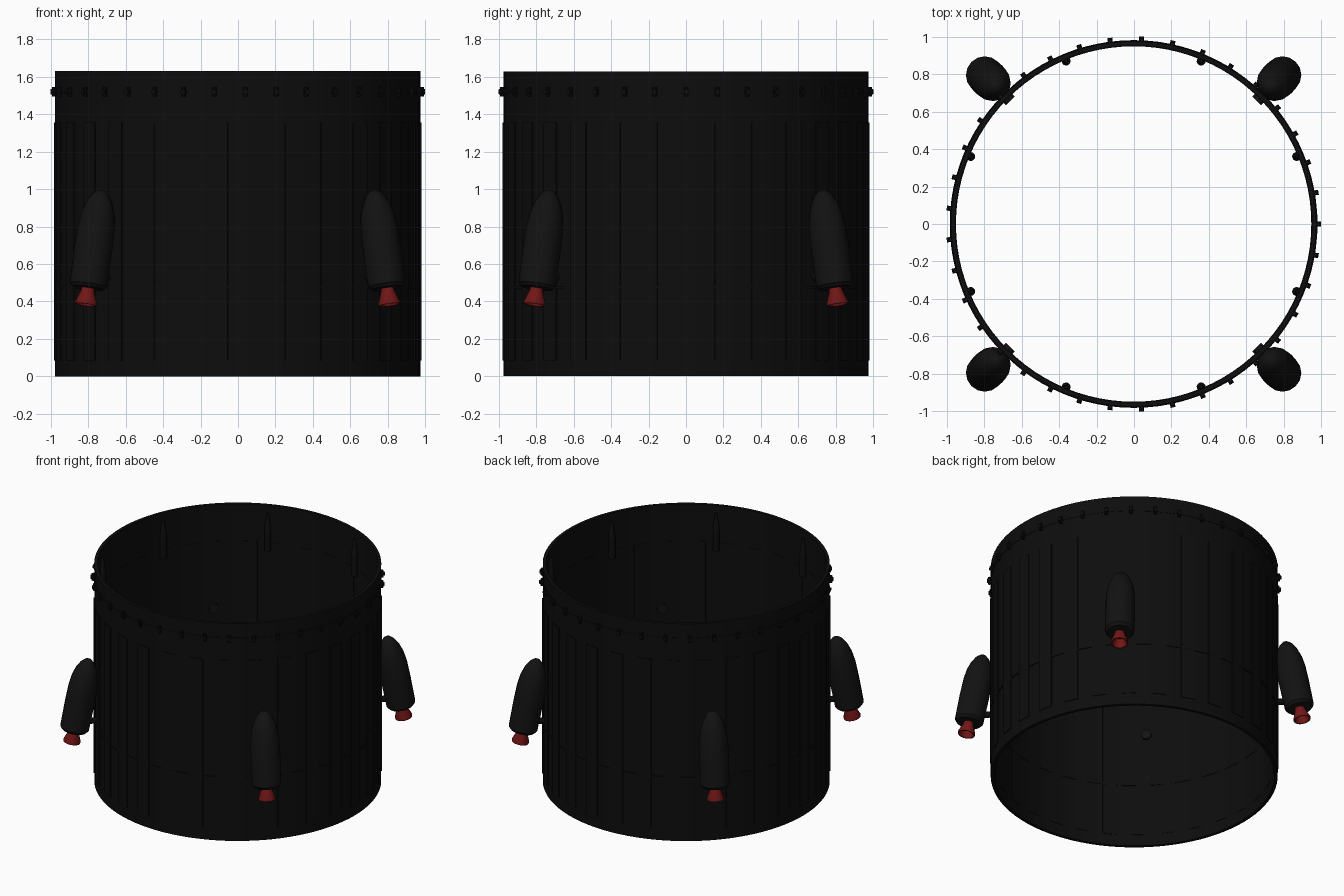
import bpy, bmesh
from math import radians, atan2, pi, cos
from mathutils import Matrix, Vector

if "Cube" in bpy.data.objects:
    bpy.data.objects.remove(bpy.data.objects["Cube"])


def material(name, color):
    mat = bpy.data.materials.new(name)
    mat.use_nodes = True
    mat.diffuse_color = (*color, 1)
    bsdf = next(n for n in mat.node_tree.nodes if n.type == "BSDF_PRINCIPLED")
    bsdf.inputs["Base Color"].default_value = (*color, 1)
    return mat


BLACK = material("shell black", (0.004, 0.004, 0.004))
CHARCOAL = material("booster charcoal", (0.006, 0.006, 0.006))
RED = material("nozzle red", (0.17, 0.008, 0.008))
CENTRE = Matrix.Translation((-0.002, 0, 0))


def finish(name, bm, mat, smooth=True):
    bmesh.ops.recalc_face_normals(bm, faces=bm.faces)
    mesh = bpy.data.meshes.new(name)
    bm.to_mesh(mesh)
    bm.free()
    mesh.materials.append(mat)
    obj = bpy.data.objects.new(name, mesh)
    bpy.context.collection.objects.link(obj)
    if smooth:
        bpy.ops.object.select_all(action="DESELECT")
        obj.select_set(True)
        bpy.context.view_layer.objects.active = obj
        bpy.ops.object.shade_smooth_by_angle(angle=radians(35))
    return obj


def lathe(name, profile, steps, mat, place=CENTRE, closed=True):
    """Turn an (r, z) profile about z, then place it."""
    bm = bmesh.new()
    verts = [bm.verts.new((r, 0, z)) for r, z in profile]
    pairs = list(zip(verts, verts[1:]))
    if closed:
        pairs.append((verts[-1], verts[0]))
    edges = [bm.edges.new(p) for p in pairs]
    bmesh.ops.spin(bm, geom=verts + edges, cent=(0, 0, 0), axis=(0, 0, 1),
                   angle=2 * pi, steps=steps)
    bmesh.ops.remove_doubles(bm, verts=bm.verts, dist=1e-5)
    bmesh.ops.transform(bm, matrix=place, verts=bm.verts)
    return finish(name, bm, mat)


def around(count, start=0):
    """Placement matrices whose +x points outward, spaced round the ring."""
    return [CENTRE @ Matrix.Rotation(start + 2 * pi * i / count, 4, "Z")
            for i in range(count)]


def tube(name, inner, outer, low, high):
    lathe(name, [(inner, low), (outer, low), (outer, high), (inner, high)], 96, BLACK)


def add_rod(bm, place, start, end, radius, sides=10, tip=None):
    """Rod between two points in the placed frame."""
    a, b = Vector(start), Vector(end)
    turn = (b - a).to_track_quat("Z", "Y").to_matrix().to_4x4()
    bmesh.ops.create_cone(bm, cap_ends=True, segments=sides, radius1=radius,
                          radius2=radius if tip is None else tip, depth=(b - a).length,
                          matrix=place @ Matrix.Translation((a + b) / 2) @ turn)


# Main hollow shell and its seams
tube("ring_shell", 0.953, 0.976, 0, 1.63)
tube("lower_seam", 0.949, 0.982, 0.469, 0.481)
tube("upper_seam", 0.96, 0.979, 1.515, 1.525)

# Raised wall panels, showing inside and outside
bm = bmesh.new()
for place in around(30):
    size = Matrix.Diagonal((0.032, 0.1, 1.27, 1))
    bmesh.ops.create_cube(bm, size=1, matrix=place @ Matrix.Translation((0.965, 0, 0.72)) @ size)
finish("wall_panels", bm, BLACK, smooth=False)

# Bolts near the top rim
bm = bmesh.new()
for place in around(37):
    add_rod(bm, place, (0.983, 0, 1.495), (0.983, 0, 1.545), 0.012)
    add_rod(bm, place, (0.965, 0, 1.52), (1.0018, 0, 1.52), 0.014)
finish("rim_bolts", bm, BLACK)

# Guide pins standing against the inside of the rim
bm = bmesh.new()
for place in around(8, pi / 8):
    add_rod(bm, place, (0.942, 0, 1.3), (0.942, 0, 1.46), 0.024, 12)
    add_rod(bm, place, (0.942, 0, 1.46), (0.942, 0, 1.58), 0.024, 12, 0.008)
finish("guide_pins", bm, BLACK)

# Four tilted boosters with nozzles and mounts
foot, tip = Vector((1.13, 0, 0.47)), Vector((1.03, 0, 1.0))
tilt = Matrix.Rotation(atan2(tip.x - foot.x, tip.z - foot.z), 4, "Y")
body = [(0, 0), (0.085, 0), (0.1, 0.018), (0.102, 0.2), (0.1, 0.32), (0.09, 0.4),
        (0.072, 0.46), (0.048, 0.505), (0.022, 0.53), (0, 0.537)]
bell = [(0, 0.01), (0.034, 0.01), (0.036, -0.015), (0.06, -0.078), (0.058, -0.09),
        (0.05, -0.09), (0.028, -0.03), (0, -0.03)]
for i, place in enumerate(around(4, pi / 4)):
    side = ("back_left", "back_right", "front_right", "front_left")[i]
    stand = place @ Matrix.Translation(foot) @ tilt
    lathe(side + "_booster", body, 16, CHARCOAL, stand, closed=False)
    lathe(side + "_nozzle", bell, 16, RED, stand, closed=False)
    bm = bmesh.new()
    add_rod(bm, place, (0.95, 0, 0.53), (1.1, 0, 0.53), 0.022)
    add_rod(bm, place, (0.93, 0, 0.86), (1.06, 0, 0.86), 0.035)
    finish(side + "_mounts", bm, CHARCOAL)
